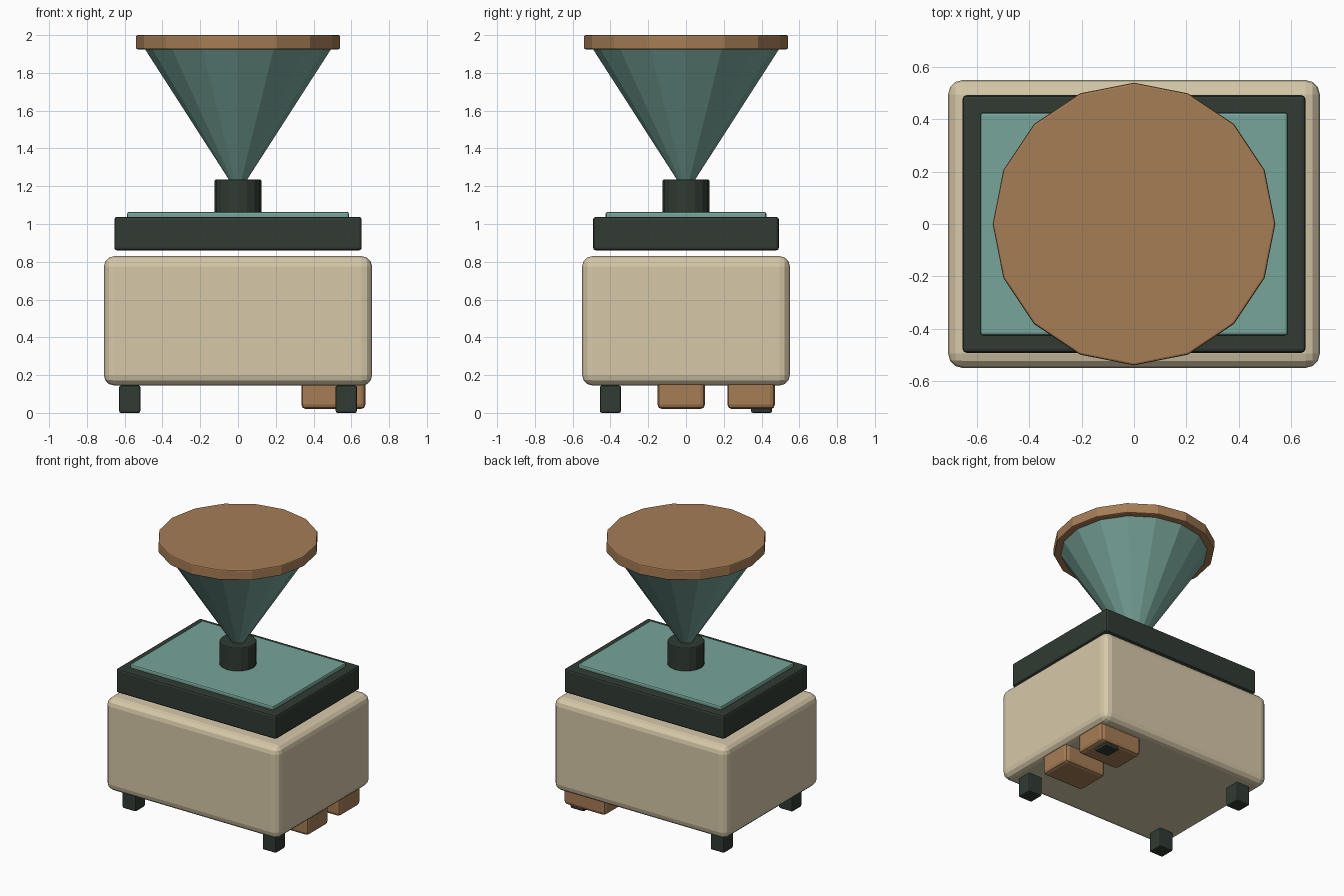
import bpy
import math

if "Cube" in bpy.data.objects:
    bpy.data.objects.remove(bpy.data.objects["Cube"])


def material(name, rgb):
    m = bpy.data.materials.new(name)
    m.diffuse_color = tuple((c / 255) ** 2.2 for c in rgb) + (1,)
    m.use_nodes = True
    m.node_tree.nodes["Principled BSDF"].inputs["Base Color"].default_value = m.diffuse_color
    return m


CREAM = material("cream", (213, 199, 167))
DARK = material("dark_green", (52, 61, 54))
TEAL = material("teal", (118, 163, 152))
BROWN = material("brown", (165, 124, 86))


def finish(name, mat, bevel, segments):
    ob = bpy.context.object
    ob.name = name
    ob.data.materials.append(mat)
    if bevel:
        mod = ob.modifiers.new("bevel", 'BEVEL')
        mod.width = bevel
        mod.segments = segments
        mod.limit_method = 'ANGLE'
        mod.angle_limit = math.radians(40)
    return ob


def box(name, x, y, z, mat, bevel, segments=2):
    """Rounded box from (min, max) ranges on each axis."""
    centre = [(a + b) / 2 for a, b in (x, y, z)]
    bpy.ops.mesh.primitive_cube_add(size=1, location=centre)
    ob = bpy.context.object
    size = [b - a for a, b in (x, y, z)]
    for v in ob.data.vertices:
        v.co = [c * s for c, s in zip(v.co, size)]
    return finish(name, mat, bevel, segments)


def cone(name, r1, r2, z, mat, bevel=0, sides=16):
    """Faceted cone or cylinder between two heights."""
    bpy.ops.mesh.primitive_cone_add(vertices=sides, radius1=r1, radius2=r2,
                                    depth=z[1] - z[0],
                                    location=(0, 0, (z[0] + z[1]) / 2))
    return finish(name, mat, bevel, 2)


# Main body, floating lid and top panel
box("body", (-.71, .71), (-.55, .55), (.145, .83), CREAM, .055, 3)
box("lid", (-.655, .655), (-.492, .492), (.86, 1.038), DARK, .015)
box("top_panel", (-.587, .587), (-.425, .425), (1.015, 1.064), TEAL, .01)

# Neck, funnel and round cap
cone("neck", .125, .125, (1.04, 1.235), DARK, .008)
cone("funnel", 0, .505, (1.16, 1.945), TEAL)
cone("cap", .54, .54, (1.925, 2.0), BROWN, .008)

# Four feet
for sx, side in ((-1, "left"), (1, "right")):
    for sy, end in ((-1, "front"), (1, "back")):
        x, y = sx * .573, sy * .4
        box(f"{end}_{side}_foot", (x - .056, x + .056), (y - .056, y + .056),
            (0, .145), DARK, .01)

# Two blocks under the right side
for name, y in (("middle_block", -.025), ("back_block", .345)):
    box(name, (.335, .675), (y - .126, y + .126), (.02, .22), BROWN, .025)
